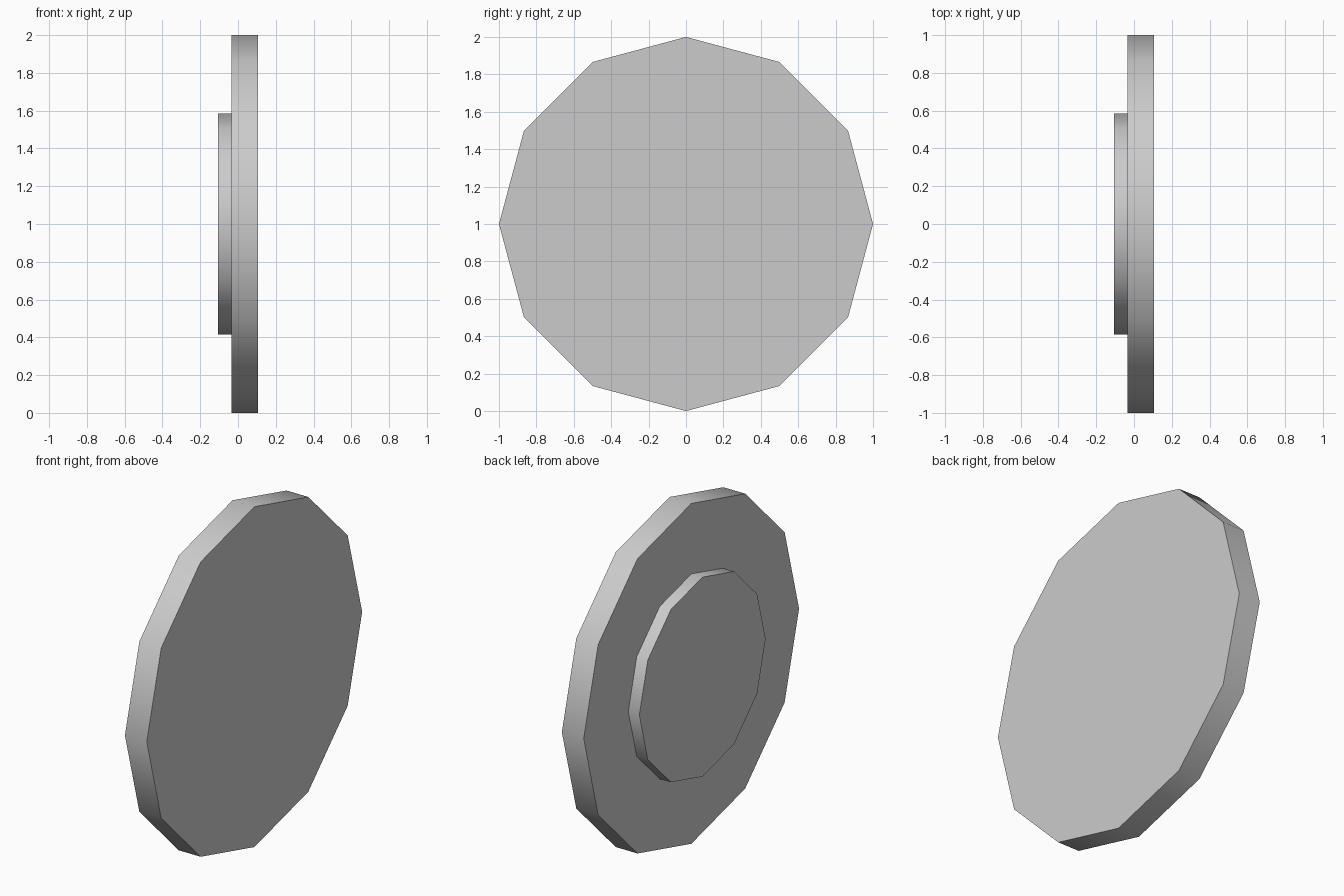
import bpy
import math

cube = bpy.data.objects.get("Cube")
if cube:
    bpy.data.objects.remove(cube, do_unlink=True)

# Single plain grey
grey = bpy.data.materials.new("light_grey")
grey.use_nodes = True
colour = (0.6, 0.6, 0.6, 1)
grey.diffuse_color = colour
grey.node_tree.nodes["Principled BSDF"].inputs["Base Color"].default_value = colour


def disc(name, radius, x_min, x_max):
    """Twelve-sided disc with its axis along x and a corner at the top."""
    bpy.ops.mesh.primitive_cylinder_add(
        vertices=12, radius=radius, depth=x_max - x_min,
        location=((x_min + x_max) / 2, 0, 1), rotation=(0, math.pi / 2, 0))
    obj = bpy.context.object
    obj.name = name
    obj.data.materials.append(grey)
    bpy.ops.object.transform_apply(location=False, rotation=True, scale=True)
    # Rounded rim, crisp cap edges
    bpy.ops.object.shade_smooth_by_angle(angle=math.radians(40))
    return obj


# Main wheel plate and the raised hub on its right side
disc("wheel_plate", 1.0, -0.035, 0.107)
disc("hub_plate", 0.586, -0.107, -0.035)
